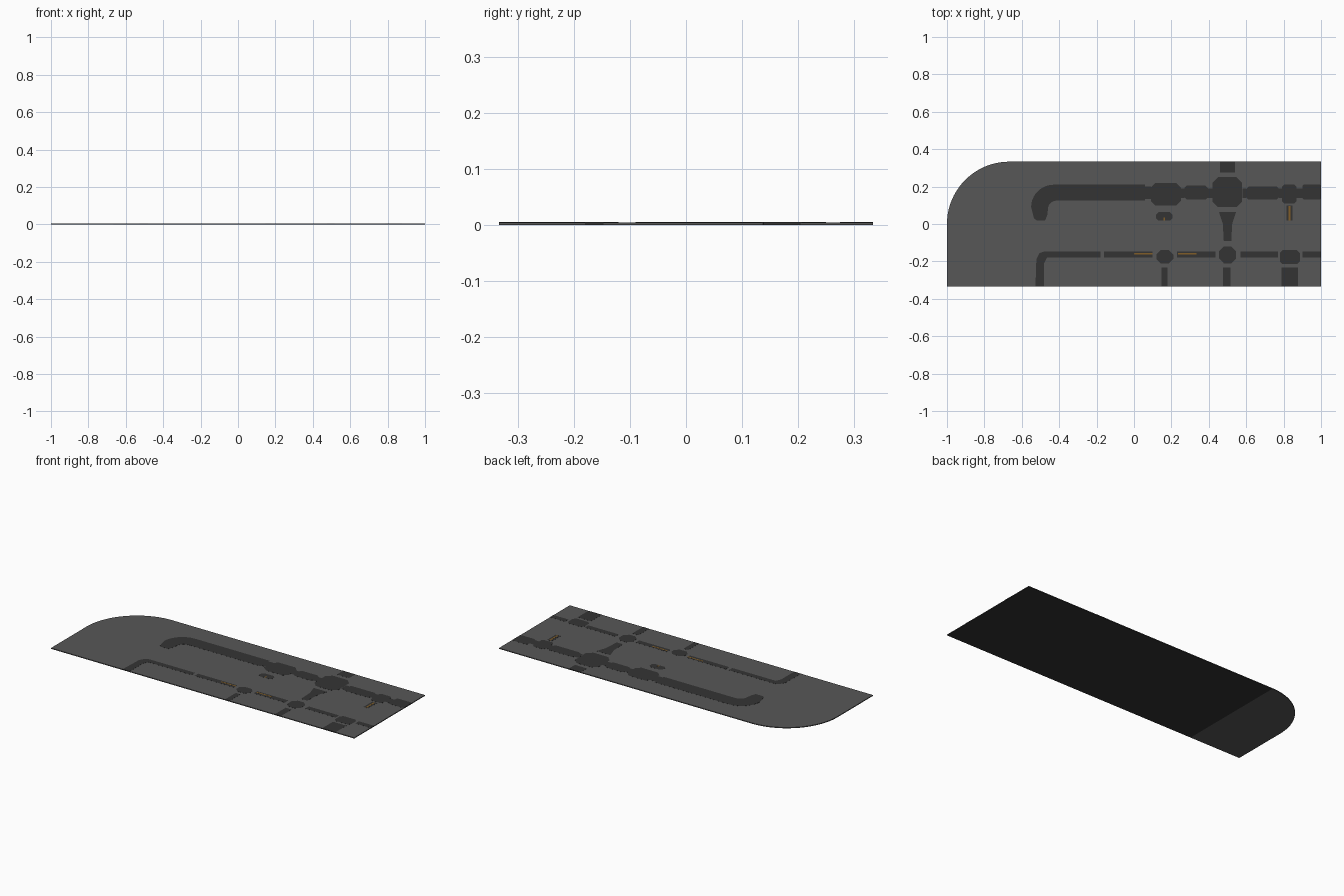
import bpy, bmesh, math

def material(name, rgb):
    m = bpy.data.materials.new(name)
    m.diffuse_color = (*rgb, 1)
    return m

GREY = material("pavement_grey", (0.095, 0.095, 0.095))
DARK = material("asphalt_dark", (0.034, 0.034, 0.034))
OCHRE = material("line_ochre", (0.22, 0.11, 0.02))

T = 1 / 3          # tile size
TOP = 0.0048       # pavement height
ROAD = 0.0052      # road surface height

def plate(name, outlines, z0, z1, mat):
    """Extrude one or more closed outlines into flat plates."""
    bm = bmesh.new()
    for pts in outlines:
        f = bm.faces.new([bm.verts.new((x, y, z0)) for x, y in pts])
        r = bmesh.ops.extrude_face_region(bm, geom=[f])
        for v in r["geom"]:
            if isinstance(v, bmesh.types.BMVert):
                v.co.z = z1
    bmesh.ops.recalc_face_normals(bm, faces=bm.faces)
    me = bpy.data.meshes.new(name)
    bm.to_mesh(me)
    bm.free()
    me.materials.append(mat)
    ob = bpy.data.objects.new(name, me)
    bpy.context.collection.objects.link(ob)
    return ob

def rect(x0, x1, y0, y1):
    return [(x0, y0), (x1, y0), (x1, y1), (x0, y1)]

def octagon(x0, x1, y0, y1, c):
    return [(x0 + c, y0), (x1 - c, y0), (x1, y0 + c), (x1, y1 - c),
            (x1 - c, y1), (x0 + c, y1), (x0, y1 - c), (x0, y0 + c)]

def arc(cx, cy, r, a0, a1, n=10):
    return [(cx + r * math.cos(math.radians(a0 + (a1 - a0) * i / n)),
             cy + r * math.sin(math.radians(a0 + (a1 - a0) * i / n))) for i in range(n + 1)]

# Ground: plain end tiles with rounded corner, and asphalt bed under the paved tiles
plate("end_pavement", [[(-1, -T), (-2 * T, -T)] + arc(-2 * T, 0, T, 90, 180, 20)], 0, TOP, GREY)
plate("asphalt_bed", [rect(-2 * T, 1, -T, T)], 0, 0.001, DARK)
plate("main_pavement", [rect(-2 * T, 1, -T, T)], 0.001, TOP, GREY)

# Wide upper street: bend, straight runs
bend = [(0.06, 0.125), (0.06, 0.21)] + arc(-0.43, 0.09, 0.12, 90, 180) \
    + [(-0.535, 0.03), (-0.52, 0.02), (-0.475, 0.02), (-0.463, 0.05)] + arc(-0.415, 0.08, 0.045, 180, 90, 5)
plate("upper_street", [bend,
      rect(0.06, 0.09, 0.135, 0.2), rect(0.25, 0.27, 0.14, 0.19),
      octagon(0.27, 0.395, 0.13, 0.205, 0.012),
      octagon(0.6, 0.775, 0.13, 0.2, 0.012),
      rect(0.39, 0.42, 0.14, 0.19), rect(0.58, 0.6, 0.14, 0.19),
      rect(0.775, 0.79, 0.14, 0.19), rect(0.87, 0.9, 0.14, 0.19),
      octagon(0.9, 1.0004, 0.13, 0.212, 0.008)], 0.001, ROAD, DARK)

# Upper junctions and side branches
plate("upper_junctions", [octagon(0.09, 0.25, 0.098, 0.22, 0.025),
      octagon(0.42, 0.578, 0.09, 0.25, 0.03),
      octagon(0.79, 0.87, 0.11, 0.21, 0.012)], 0.001, ROAD, DARK)
plate("upper_branches", [octagon(0.118, 0.205, 0.018, 0.063, 0.012),
      rect(0.46, 0.54, 0.275, T + 0.0004),
      [(0.48, -0.09), (0.52, -0.09), (0.525, 0.0), (0.545, 0.063), (0.455, 0.063), (0.475, 0.0)],
      rect(0.815, 0.847, 0.018, 0.1)], 0.001, ROAD, DARK)

# Narrow lower street
lower_bend = [(-0.18, -0.18), (-0.18, -0.147), (-0.48, -0.147), (-0.505, -0.155), (-0.522, -0.19),
              (-0.527, -T - 0.0004), (-0.48, -T - 0.0004), (-0.48, -0.21), (-0.465, -0.18)]
runs = [(-0.16, 0.1), (0.23, 0.435), (0.57, 0.77), (0.9, 1.0004)]
plate("lower_street", [lower_bend] + [rect(a, b, -0.18, -0.147) for a, b in runs], 0.001, ROAD, DARK)
plate("lower_junctions", [octagon(0.12, 0.21, -0.21, -0.14, 0.022),
      octagon(0.455, 0.545, -0.21, -0.12, 0.025),
      octagon(0.78, 0.887, -0.215, -0.14, 0.015)], 0.001, ROAD, DARK)
plate("lower_branches", [rect(x - w, x + w, -T - 0.0004, -0.232)
      for x, w in ((0.163, 0.015), (0.497, 0.02), (0.833, 0.044))], 0.001, ROAD, DARK)

# Painted centre lines
plate("centre_lines", [rect(0.0, 0.1, -0.164, -0.156), rect(0.235, 0.335, -0.164, -0.156),
      rect(0.827, 0.836, 0.02, 0.095), rect(0.159, 0.167, 0.02, 0.035)], ROAD, ROAD + 0.0003, OCHRE)
